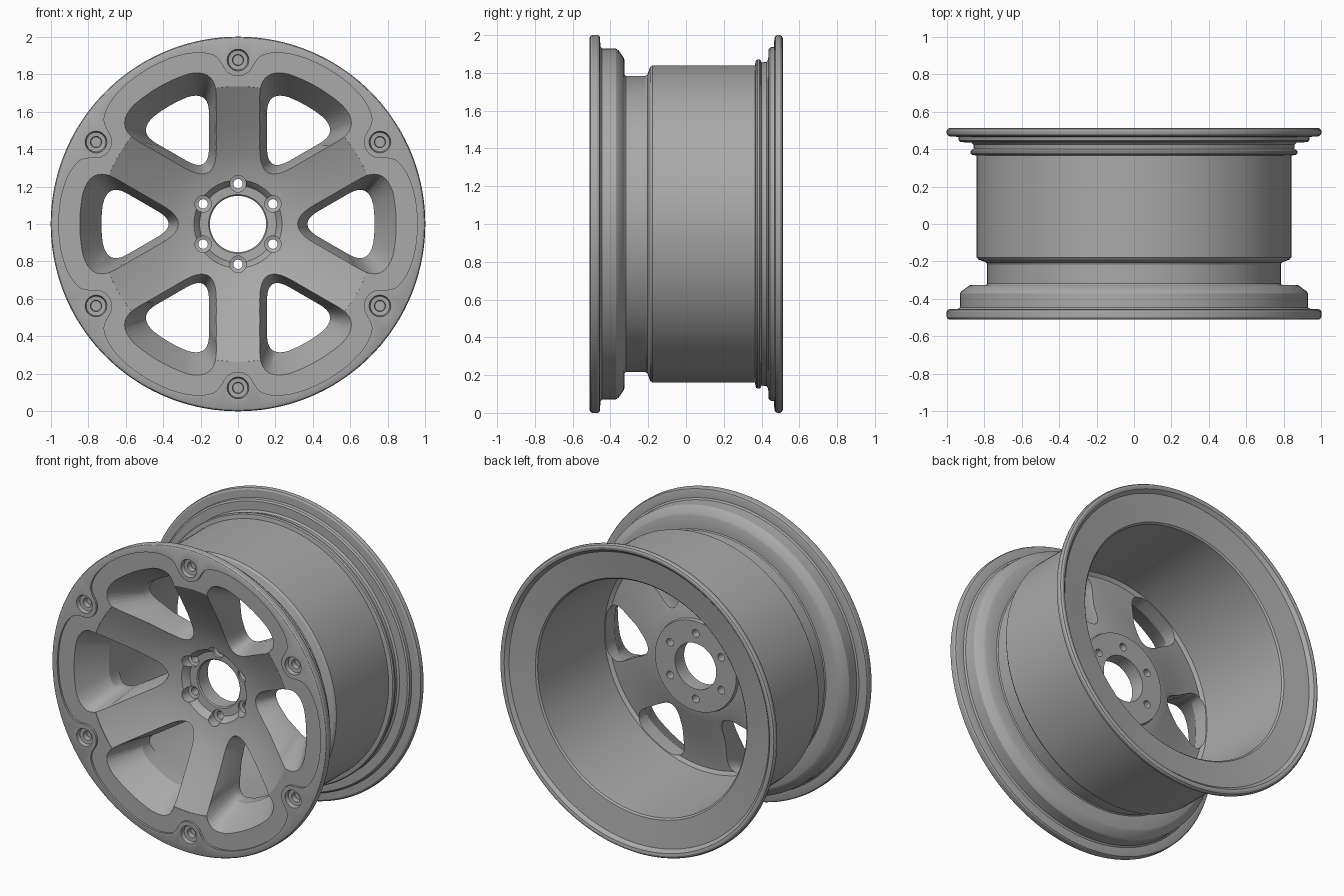
import bpy, bmesh, math
from mathutils import Vector

if "Cube" in bpy.data.objects:
    bpy.data.objects.remove(bpy.data.objects["Cube"])

CZ = 1.0  # height of the wheel axis
metal = bpy.data.materials.new("satin_grey")
metal.diffuse_color = (0.40, 0.40, 0.40, 1)
metal.use_nodes = True
metal.node_tree.nodes["Principled BSDF"].inputs["Base Color"].default_value = metal.diffuse_color


def make_object(name, bm):
    bmesh.ops.recalc_face_normals(bm, faces=bm.faces)
    me = bpy.data.meshes.new(name)
    bm.to_mesh(me)
    bm.free()
    me.materials.append(metal)
    ob = bpy.data.objects.new(name, me)
    bpy.context.collection.objects.link(ob)
    return ob


def bridge(bm, rings, closed):
    """Join rings of vertices with quads; close the loop or cap both ends."""
    pairs = list(zip(rings, rings[1:]))
    if closed:
        pairs.append((rings[-1], rings[0]))
    for a, b in pairs:
        n = len(a)
        for i in range(n):
            j = (i + 1) % n
            bm.faces.new((a[i], a[j], b[j], b[i]))
    if not closed:
        bm.faces.new(rings[0])
        bm.faces.new(rings[-1])


def lathe(bm, profile, seg, cx=0.0, cz=CZ, closed=False):
    rings = []
    for r, y in profile:
        rings.append([bm.verts.new((cx + r * math.cos(2 * math.pi * i / seg), y,
                                    cz + r * math.sin(2 * math.pi * i / seg)))
                      for i in range(seg)])
    bridge(bm, rings, closed)


def interp(table, x):
    for (x0, y0), (x1, y1) in zip(table, table[1:]):
        if x <= x1:
            f = max(0.0, (x - x0) / (x1 - x0))
            return y0 + f * (y1 - y0)
    return table[-1][1]


# Dished front surface, radius to depth
FRONT = [(0.235, -0.25), (0.30, -0.265), (0.38, -0.295), (0.50, -0.355),
         (0.62, -0.425), (0.735, -0.494)]

# Whole wheel cross-section: hub, dished face, front lip, barrel, rear lip, inside
profile = [(0.15, -0.10), (0.15, -0.195), (0.157, -0.202), (0.205, -0.205), (0.226, -0.24)]
profile += FRONT
profile += [
    (0.737, -0.511), (0.985, -0.511), (0.995, -0.506), (1.0, -0.497), (1.0, -0.468),
    (0.995, -0.459), (0.985, -0.455), (0.94, -0.453), (0.93, -0.445), (0.928, -0.37),
    (0.92, -0.358), (0.885, -0.332), (0.875, -0.327), (0.79, -0.325), (0.784, -0.318),
    (0.784, -0.215), (0.79, -0.205), (0.83, -0.19), (0.84, -0.178), (0.84, 0.365),
    (0.866, 0.37), (0.872, 0.378), (0.872, 0.39), (0.866, 0.396), (0.855, 0.40),
    (0.858, 0.425), (0.87, 0.435), (0.925, 0.437), (0.935, 0.445), (0.938, 0.465),
    (0.985, 0.468), (0.996, 0.475), (1.0, 0.485), (1.0, 0.498), (0.994, 0.508),
    (0.982, 0.513), (0.965, 0.51), (0.945, 0.488), (0.77, 0.465), (0.76, 0.455),
    (0.733, -0.20), (0.71, -0.215), (0.50, -0.185), (0.36, -0.13), (0.30, -0.12), (0.295, -0.10)]
bm = bmesh.new()
lathe(bm, profile, 144, closed=True)
wheel = make_object("wheel", bm)

# Cutter for the shallow scalloped step around the rim bolts
SCALLOP = [(0, 0.790), (2, 0.794), (4, 0.812), (5, 0.832), (5.8, 0.86), (6.6, 0.885),
           (8, 0.908), (10, 0.924), (13, 0.939), (17, 0.949), (22, 0.955), (30, 0.957)]
bm = bmesh.new()
rings = []
for y in (-0.60, -0.497):
    ring = []
    for i in range(360):
        off = abs((i - 30 + 30) % 60 - 30)  # degrees away from the nearest bolt
        r, a = interp(SCALLOP, off), math.radians(i)
        ring.append(bm.verts.new((r * math.cos(a), y, CZ + r * math.sin(a))))
    rings.append(ring)
bridge(bm, rings, False)
step_cutter = make_object("step_cutter", bm)


def bezier(a, c, b, s):
    return a * (1 - s) ** 2 + c * 2 * s * (1 - s) + b * s * s


def window_outline(w, rout, ttip, tcor):
    """Rounded wedge between two spokes of half width w, centred on +x."""
    d, off = Vector((0.8660254, 0.5)), Vector((0.5 * w, -0.8660254 * w))
    t0, t1 = 1.7320508 * w, math.sqrt(rout ** 2 - w ** 2)
    apex, corner = Vector((2 * w, 0)), d * t1 + off
    a, b = d * (t0 + ttip) + off, d * (t1 - tcor) + off
    am = Vector((a.x, -a.y))
    ang = math.atan2(corner.y, corner.x) - tcor / rout
    arc = lambda g: Vector((rout * math.cos(g), rout * math.sin(g)))
    half = [bezier(am, apex, a, 0.5 + i / 12) for i in range(7)]
    half += [a.lerp(b, i / 7) for i in range(1, 7)]
    half += [bezier(b, corner, arc(ang), i / 9) for i in range(10)]
    half += [arc(ang * (1 - i / 7)) for i in range(1, 8)]
    return half + [Vector((p.x, -p.y)) for p in half[-2:0:-1]]


# Cutters for six windows, lug seats and rim bolt pockets
outer = window_outline(0.115, 0.845, 0.20, 0.16)
inner = window_outline(0.155, 0.729, 0.14, 0.12)
bm = bmesh.new()
for k in range(6):
    a = math.radians(60 * k)
    c, s = math.cos(a), math.sin(a)
    put = lambda p, y: bm.verts.new((p.x * c - p.y * s, y, CZ + p.x * s + p.y * c))
    depth = lambda p: interp(FRONT, p.length)
    bridge(bm, [[put(p, -0.70) for p in outer],
                [put(p, depth(p) - 0.004) for p in outer],
                [put(q, depth(q) + (0.19 if q.length > 0.6 else 0.14)) for q in inner],
                [put(q, 0.0) for q in inner]], False)
    a += math.radians(30)
    c, s = math.cos(a), math.sin(a)
    lathe(bm, [(0.044, -0.40), (0.044, -0.188), (0.025, -0.182), (0.025, 0.0)], 28,
          0.215 * c, CZ + 0.215 * s)
    lathe(bm, [(0.058, -0.60), (0.058, -0.508), (0.052, -0.485), (0.030, -0.483), (0.027, -0.45)],
          32, 0.875 * c, CZ + 0.875 * s)
hole_cutter = make_object("hole_cutter", bm)

# Cut, then discard the cutters
bpy.context.view_layer.objects.active = wheel
wheel.select_set(True)
for cutter in (step_cutter, hole_cutter):
    cutter.hide_render = True
    mod = wheel.modifiers.new("cut", 'BOOLEAN')
    mod.operation, mod.solver, mod.object = 'DIFFERENCE', 'EXACT', cutter
    bpy.ops.object.modifier_apply(modifier=mod.name)
    bpy.data.objects.remove(cutter)

bpy.ops.object.shade_smooth_by_angle(angle=math.radians(28))
